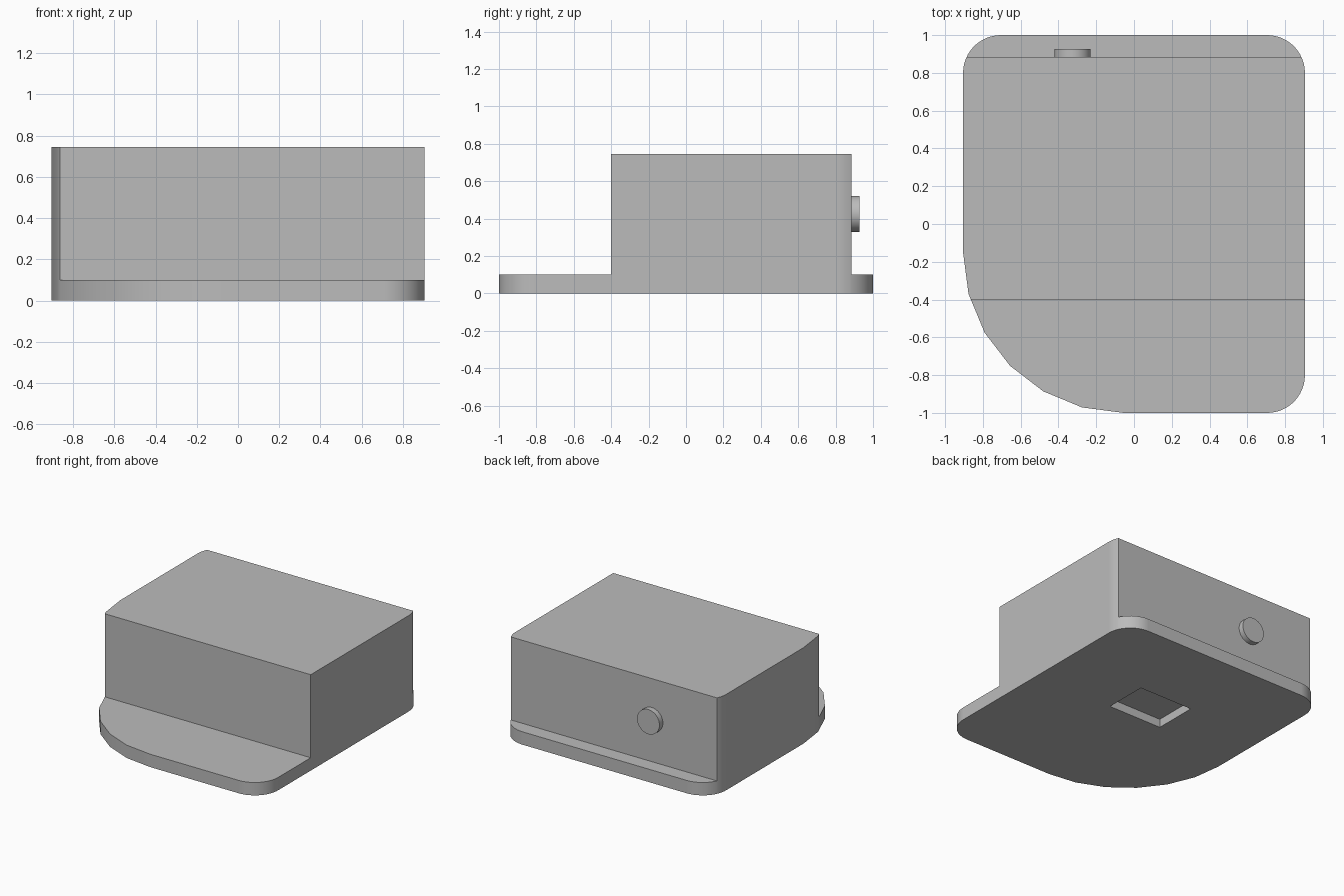
import bpy
import bmesh
from math import cos, sin, radians
from mathutils import Matrix

cube = bpy.data.objects.get("Cube")
if cube:
    bpy.data.objects.remove(cube, do_unlink=True)

HALF_X, HALF_Y = 0.905, 1.0
BASE_H, BODY_H = 0.1, 0.745
BODY_FRONT, BODY_BACK = -0.4, 0.885

grey = bpy.data.materials.new("plain grey")
grey.use_nodes = True
grey.diffuse_color = (0.5, 0.5, 0.5, 1)
grey.node_tree.nodes["Principled BSDF"].inputs["Base Color"].default_value = (0.5, 0.5, 0.5, 1)


def make_object(name, bm):
    bmesh.ops.recalc_face_normals(bm, faces=bm.faces[:])
    mesh = bpy.data.meshes.new(name)
    bm.to_mesh(mesh)
    bm.free()
    mesh.materials.append(grey)
    obj = bpy.data.objects.new(name, mesh)
    bpy.context.collection.objects.link(obj)
    return obj


def activate(obj):
    bpy.ops.object.select_all(action="DESELECT")
    obj.select_set(True)
    bpy.context.view_layer.objects.active = obj


def corner(sx, sy, start, radius, steps):
    """Quarter-circle corner of the base outline."""
    cx, cy = sx * (HALF_X - radius), sy * (HALF_Y - radius)
    angles = [radians(start + 90 * i / steps) for i in range(steps + 1)]
    return [(cx + radius * cos(a), cy + radius * sin(a), 0) for a in angles]


# Base plate: three small rounded corners and one broad faceted one
outline = (corner(1, 1, 0, 0.2, 12) + corner(-1, 1, 90, 0.2, 12)
           + corner(-1, -1, 180, 0.85, 6) + corner(1, -1, 270, 0.2, 12))
bm = bmesh.new()
bottom = bm.faces.new([bm.verts.new(p) for p in outline])
grown = bmesh.ops.extrude_face_region(bm, geom=[bottom])["geom"]
for v in grown:
    if isinstance(v, bmesh.types.BMVert):
        v.co.z = BASE_H
bmesh.ops.recalc_face_normals(bm, faces=bm.faces[:])

# Block raised from the middle strip of the plate, following its outline
for y in (BODY_FRONT, BODY_BACK):
    bmesh.ops.bisect_plane(bm, geom=bm.verts[:] + bm.edges[:] + bm.faces[:],
                           plane_co=(0, y, 0), plane_no=(0, 1, 0))
strip = [f for f in bm.faces if f.normal.z > 0.9
         and BODY_FRONT < f.calc_center_median().y < BODY_BACK]
raised = bmesh.ops.extrude_discrete_faces(bm, faces=strip)["faces"]
for v in {v for f in raised for v in f.verts}:
    v.co.z = BODY_H
housing = make_object("housing", bm)

# Shallow rectangular pocket in the underside
bm = bmesh.new()
bmesh.ops.create_cube(bm, size=1, matrix=Matrix.Translation((0, 0.18, 0))
                      @ Matrix.Diagonal((0.46, 0.34, 0.13, 1)))
cutter = make_object("pocket_cutter", bm)
cutter.hide_render = True
cut = housing.modifiers.new("pocket", "BOOLEAN")
cut.operation = "DIFFERENCE"
cut.solver = "EXACT"
cut.object = cutter
activate(housing)
bpy.ops.object.modifier_apply(modifier=cut.name)
bpy.data.objects.remove(cutter, do_unlink=True)

# Round button on the back
bm = bmesh.new()
bmesh.ops.create_cone(bm, cap_ends=True, segments=48, radius1=0.096, radius2=0.096, depth=0.05,
                      matrix=Matrix.Translation((-0.325, 0.902, 0.425))
                      @ Matrix.Rotation(radians(90), 4, "X"))
button = make_object("back_button", bm)

# Smooth the curved walls, keeping flat faces flat
for obj in (housing, button):
    activate(obj)
    bpy.ops.object.shade_smooth_by_angle(angle=radians(30))
    weighted = obj.modifiers.new("flat_normals", "WEIGHTED_NORMAL")
    weighted.keep_sharp = True
